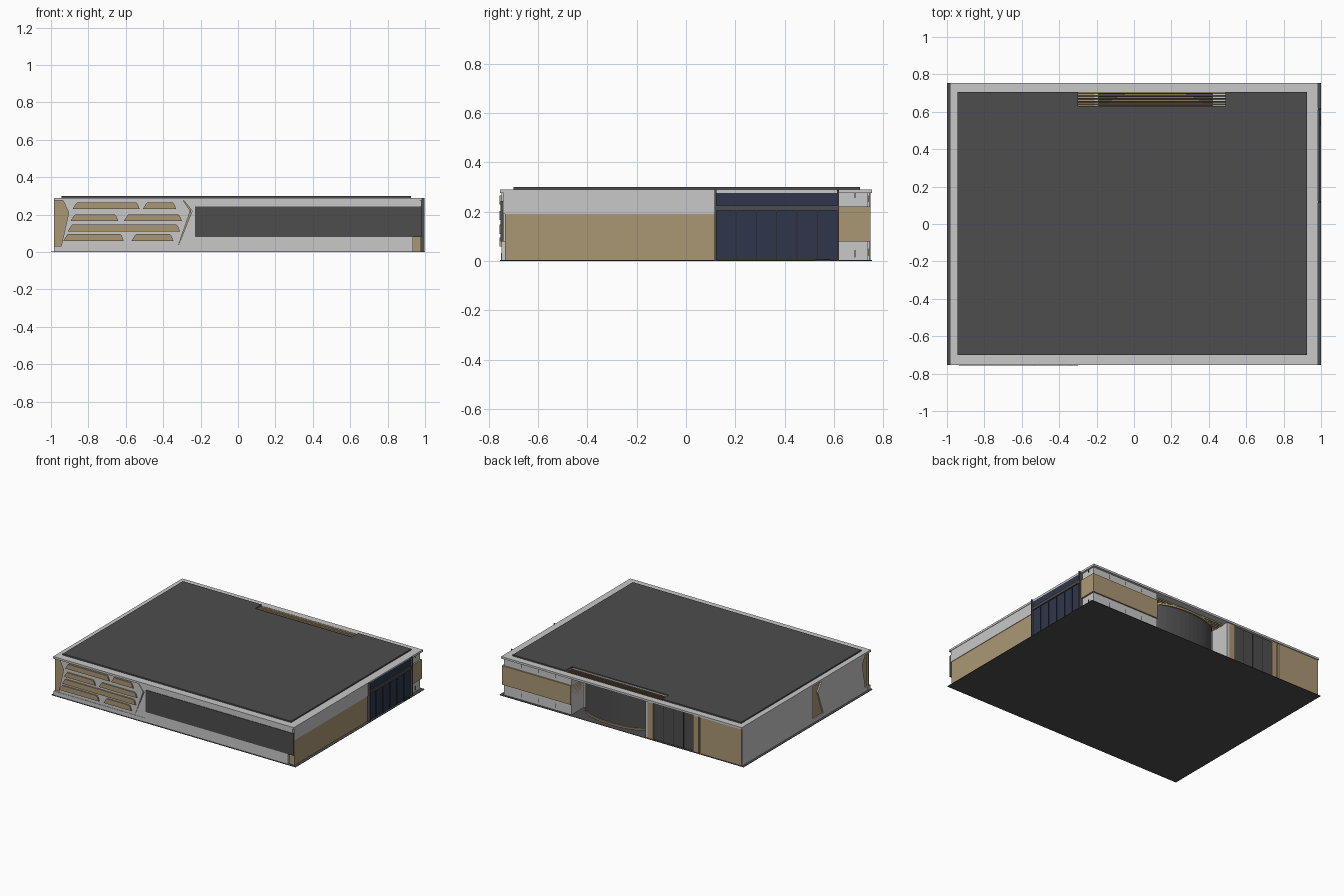
import bpy, bmesh, math

def mat(name, rgb):
    m = bpy.data.materials.new(name)
    m.diffuse_color = (*rgb, 1)
    return m

LIGHT = mat("light_grey", (0.58, 0.58, 0.58))
DARK = mat("dark_grey", (0.075, 0.075, 0.075))
TAN = mat("tan", (0.41, 0.31, 0.175))
NAVY = mat("navy_glass", (0.028, 0.037, 0.07))
BLACK = mat("near_black", (0.025, 0.025, 0.03))

def prism(name, pts, a, b, axis, m):
    """Extrude a 2D outline from a to b along the axis (x: (y,z), y: (x,z), z: (x,y))."""
    place = {"x": lambda p, t: (t, p[0], p[1]),
             "y": lambda p, t: (p[0], t, p[1]),
             "z": lambda p, t: (p[0], p[1], t)}[axis]
    bm = bmesh.new()
    lo = [bm.verts.new(place(p, a)) for p in pts]
    hi = [bm.verts.new(place(p, b)) for p in pts]
    n = len(pts)
    bm.faces.new(lo)
    bm.faces.new(hi)
    for i in range(n):
        j = (i + 1) % n
        bm.faces.new((lo[i], lo[j], hi[j], hi[i]))
    bmesh.ops.recalc_face_normals(bm, faces=bm.faces)
    me = bpy.data.meshes.new(name)
    bm.to_mesh(me)
    bm.free()
    me.materials.append(m)
    ob = bpy.data.objects.new(name, me)
    bpy.context.collection.objects.link(ob)
    return ob

def box(name, x0, x1, y0, y1, z0, z1, m):
    return prism(name, [(x0, y0), (x1, y0), (x1, y1), (x0, y1)], z0, z1, "z", m)

# ground plate and inner core
box("ground_plate", -1, 1, -0.755, 0.755, 0, 0.003, DARK)
box("core", -0.965, 0.965, -0.725, 0.59, 0.003, 0.278, LIGHT)

# roof slab with an opening over the entrance
box("roof_slab", -0.985, 0.985, -0.755, 0.63, 0.275, 0.29, LIGHT)
box("roof_back_edge", -0.985, 0.985, 0.705, 0.755, 0.275, 0.29, LIGHT)
box("roof_back_left", -0.985, -0.3, 0.63, 0.705, 0.275, 0.29, LIGHT)
box("roof_back_right", 0.49, 0.985, 0.63, 0.705, 0.275, 0.29, LIGHT)
prism("roof_cover", [(-0.945, -0.7), (0.925, -0.7), (0.925, 0.705), (0.49, 0.705),
                     (0.49, 0.63), (-0.3, 0.63), (-0.3, 0.705), (-0.945, 0.705)],
      0.288, 0.3, "z", DARK)
for i in range(5):
    y = 0.632 + i * 0.0155
    prism("roof_louver", [(y, 0.27), (y + 0.004, 0.27), (y + 0.011, 0.288), (y + 0.007, 0.288)],
          -0.3, 0.49, "x", TAN)

# front: tan wall behind the patterned panel
box("front_tan_wall", -0.985, -0.25, -0.735, -0.72, 0.03, 0.277, TAN)
box("front_left_base", -0.985, -0.23, -0.75, -0.72, 0.003, 0.033, LIGHT)
prism("front_pattern_panel", [(-0.94, 0.285), (-0.905, 0.21), (-0.945, 0.033), (-0.32, 0.033),
                              (-0.255, 0.22), (-0.3, 0.285)], -0.747, -0.73, "y", LIGHT)
for x0, x1, z0, z1 in [(-0.885, -0.525, 0.229, 0.266), (-0.51, -0.33, 0.229, 0.266),
                       (-0.895, -0.64, 0.166, 0.202), (-0.61, -0.3, 0.166, 0.202),
                       (-0.91, -0.31, 0.11, 0.148), (-0.935, -0.61, 0.058, 0.096),
                       (-0.57, -0.345, 0.058, 0.096)]:
    prism("front_tan_tile", [(x0, z0), (x1, z0), (x1 - 0.012, z1 - 0.008), (x1 - 0.02, z1),
                             (x0 + 0.025, z1), (x0 + 0.018, z1 - 0.008)], -0.757, -0.74, "y", TAN)

# front: long dark window band in the grey wall
prism("front_grey_wall", [(-0.32, 0.033), (-0.23, 0.033), (-0.23, 0.003), (0.935, 0.003),
                          (0.935, 0.08), (0.97, 0.08), (0.97, 0.277), (-0.29, 0.277),
                          (-0.245, 0.22)], -0.748, -0.72, "y", LIGHT)
box("front_window_band", -0.23, 0.982, -0.752, -0.74, 0.08, 0.243, DARK)
box("front_corner_post", 0.93, 0.975, -0.735, -0.7, 0.003, 0.19, TAN)

# right side: tan wall with a grey band above
box("right_tan_wall", 0.95, 0.978, -0.735, 0.115, 0.003, 0.19, TAN)
box("right_upper_wall", 0.95, 0.982, -0.74, 0.115, 0.19, 0.277, LIGHT)

# right side: glazed front with dark frames
box("right_glass", 0.95, 0.985, 0.12, 0.615, 0.003, 0.282, NAVY)
box("glass_cross_bar", 0.95, 0.994, 0.12, 0.615, 0.205, 0.226, DARK)
for y in (0.115, 0.612):
    box("glass_end_frame", 0.95, 0.998, y, y + 0.008, 0.003, 0.289, DARK)
for i in range(1, 6):
    y = 0.12 + i * 0.0825
    box("glass_mullion", 0.95, 0.989, y - 0.002, y + 0.002, 0.003, 0.205, BLACK)
box("door_sill", 0.96, 0.997, 0.525, 0.585, 0.003, 0.008, BLACK)

# back right corner block with a tan belt
box("back_corner_block", 0.42, 0.972, 0.58, 0.738, 0.003, 0.278, LIGHT)
box("back_corner_belt", 0.42, 0.984, 0.62, 0.748, 0.08, 0.22, TAN)
for x in (0.55, 0.69, 0.83):
    for z0, z1 in ((0.02, 0.05), (0.24, 0.265)):
        box("block_seam", x, x + 0.003, 0.735, 0.7395, z0, z1, BLACK)
for z0, z1 in ((0.015, 0.045), (0.255, 0.277)):
    box("side_seam", 0.97, 0.974, 0.683, 0.687, z0, z1, BLACK)

# curved entrance wall with tan rims, inside the back recess
def bow(extra):
    cx, half, depth = 0.115, 0.285, 0.12 + extra
    return [(cx - half * math.cos(math.pi * i / 24), 0.588 + depth * math.sin(math.pi * i / 24))
            for i in range(25)]
prism("entrance_curved_wall", bow(0), 0.003, 0.262, "z", DARK)
prism("entrance_lower_rim", bow(0.01), 0.003, 0.014, "z", TAN)
prism("entrance_upper_rim", bow(0.01), 0.252, 0.266, "z", TAN)

# back left block: light reveal, tan frames, dark doors, tan wall
box("back_reveal", -0.21, -0.19, 0.58, 0.745, 0.003, 0.278, LIGHT)
box("back_left_block", -0.98, -0.21, 0.58, 0.735, 0.003, 0.278, TAN)
for x in (-0.255, -0.625):
    box("door_frame", x, x + 0.045, 0.72, 0.748, 0.003, 0.277, TAN)
box("back_doors", -0.58, -0.255, 0.72, 0.74, 0.003, 0.272, DARK)
for i in range(1, 4):
    x = -0.58 + i * 0.081
    box("door_seam", x - 0.002, x + 0.002, 0.73, 0.7425, 0.003, 0.272, BLACK)
box("back_tan_wall", -0.98, -0.64, 0.72, 0.748, 0.003, 0.277, TAN)

# left side: grey wall, pilaster, and a chevron panel over tan
box("left_grey_wall", -0.983, -0.95, 0.1, 0.746, 0.003, 0.277, LIGHT)
box("left_pilaster", -0.983, -0.95, -0.08, 0.1, 0.003, 0.277, LIGHT)
box("left_tan_wall", -0.975, -0.95, -0.735, -0.08, 0.033, 0.277, TAN)
box("left_base", -0.983, -0.95, -0.735, -0.08, 0.003, 0.033, LIGHT)
prism("left_chevron_panel", [(-0.69, 0.277), (-0.655, 0.21), (-0.69, 0.033), (-0.2, 0.033),
                             (-0.135, 0.21), (-0.18, 0.277)], -0.985, -0.965, "x", LIGHT)
